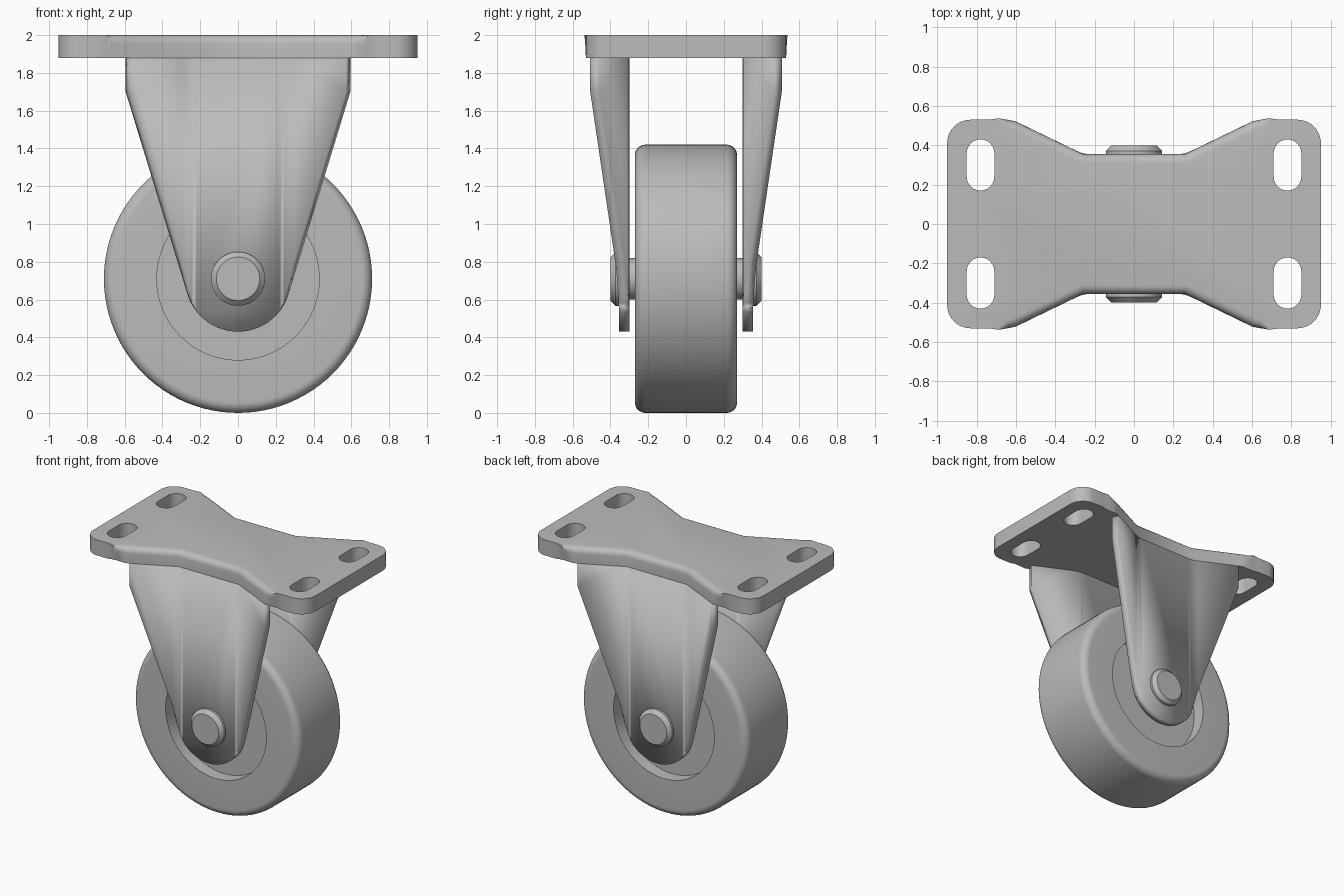
import bpy, bmesh
from math import sin, cos, pi, radians
from mathutils import Vector, Matrix

default = bpy.data.objects.get("Cube")
if default:
    bpy.data.objects.remove(default)

AXLE_Z = 0.71
GAUGE = 0.055    # fork sheet thickness
FLARE = 0.485    # outward slope of the fork wings

steel = bpy.data.materials.new("light grey metal")
steel.use_nodes = True
grey = (0.5, 0.5, 0.5, 1)
steel.diffuse_color = grey
steel.node_tree.nodes["Principled BSDF"].inputs["Base Color"].default_value = grey


def add_object(name, bm):
    bmesh.ops.recalc_face_normals(bm, faces=bm.faces)
    mesh = bpy.data.meshes.new(name)
    bm.to_mesh(mesh)
    bm.free()
    mesh.materials.append(steel)
    obj = bpy.data.objects.new(name, mesh)
    bpy.context.collection.objects.link(obj)
    return obj


def smooth(obj, angle=35):
    bpy.ops.object.select_all(action='DESELECT')
    obj.select_set(True)
    bpy.context.view_layer.objects.active = obj
    bpy.ops.object.shade_smooth_by_angle(angle=radians(angle))


def arc(cx, cy, r, a0, a1, n):
    steps = [radians(a0 + (a1 - a0) * i / n) for i in range(n + 1)]
    return [(cx + r * cos(a), cy + r * sin(a)) for a in steps]


def prism(bm, outline, z0, z1):
    face = bm.faces.new([bm.verts.new((x, y, z0)) for x, y in outline])
    top = bmesh.ops.extrude_face_region(bm, geom=[face])["geom"]
    for v in top:
        if isinstance(v, bmesh.types.BMVert):
            v.co.z = z1


def lathe(name, profile, segments=96):
    # Profile of (radius, y) turned about the axle line
    bm = bmesh.new()
    verts = [bm.verts.new((r, y, AXLE_Z)) for r, y in profile]
    edges = [bm.edges.new(pair) for pair in zip(verts, verts[1:])]
    bmesh.ops.spin(bm, geom=verts + edges, cent=(0, 0, AXLE_Z), axis=(0, 1, 0),
                   angle=2 * pi, steps=segments, use_merge=True)
    bmesh.ops.remove_doubles(bm, verts=bm.verts, dist=1e-5)
    obj = add_object(name, bm)
    smooth(obj)
    return obj


# Mounting plate: waisted outline mirrored into four quarters
quarter = [(0.257, 0.355), (0.60, 0.521), (0.635, 0.535), (0.67, 0.54),
           (0.70, 0.536), (0.74, 0.53)] + arc(0.83, 0.41, 0.12, 90, 0, 10)
right = quarter + [(x, -y) for x, y in reversed(quarter)]
outline = right + [(-x, y) for x, y in reversed(right)]
bm = bmesh.new()
prism(bm, outline, 1.88, 2.0)
for v in bm.verts:    # underside tucks in beside the bend
    if v.co.z < 1.9 and 0.61 < abs(v.co.x) < 0.72:
        v.co.y = 0.518 if v.co.y > 0 else -0.518
bend = [e for e in bm.edges if all(v.co.z > 1.99 and abs(v.co.x) < 0.69
                                   and abs(v.co.y) > 0.3 for v in e.verts)]
bmesh.ops.bevel(bm, geom=bend, offset=0.045, segments=5, profile=0.5, affect='EDGES')
plate = add_object("mounting_plate", bm)

# Bolt slots cut through the plate corners
bm = bmesh.new()
for sx in (-1, 1):
    for sy in (-1, 1):
        slot = arc(0, 0.06, 0.07, 0, 180, 12) + arc(0, -0.06, 0.07, 180, 360, 12)
        prism(bm, [(x + sx * 0.78, y + sy * 0.30) for x, y in slot], 1.8, 2.1)
cutter = add_object("slot_cutter", bm)
cutter.hide_render = True
cutter.hide_viewport = True
cut = plate.modifiers.new("bolt_slots", 'BOOLEAN')
cut.object = cutter
cut.solver = 'EXACT'
smooth(plate)


# Fork legs: tapered sheet with round foot and two softly bent wings
def leg_y(x):
    d = abs(x) - 0.27
    soft = 0.05
    if d <= -soft:
        return 0.30
    if d >= soft:
        return 0.30 + FLARE * d
    return 0.30 + FLARE * (d + soft) ** 2 / (4 * soft)


for name, side in (("front_fork_leg", -1), ("back_fork_leg", 1)):
    bm = bmesh.new()
    foot = arc(0, AXLE_Z, 0.28, 196.5, 343.5, 28)
    shape = foot + [(0.595, 1.70), (0.595, 1.88), (-0.595, 1.88), (-0.595, 1.70)]
    bm.faces.new([bm.verts.new((x, 0, z)) for x, z in shape])
    for i in range(7):
        for sx in (-1, 1):
            bmesh.ops.bisect_plane(bm, geom=bm.verts[:] + bm.edges[:] + bm.faces[:],
                                   plane_co=(sx * (0.22 + i / 60), 0, 0),
                                   plane_no=(1, 0, 0))
    for v in bm.verts:
        v.co.y = side * leg_y(v.co.x)
    leg = add_object(name, bm)
    # Face outward so that the sheet thickens away from the wheel
    if leg.data.polygons[0].normal.y * side < 0:
        leg.data.flip_normals()
    sheet = leg.modifiers.new("sheet", 'SOLIDIFY')
    sheet.thickness = GAUGE
    sheet.offset = 1
    sheet.use_even_offset = True
    smooth(leg)

# Wheel with rounded tread edges and a recessed face on each side
half = [(0.11, 0.17), (0.43, 0.17), (0.43, 0.27)] + \
       [(r, y) for r, y in arc(0.655, 0.215, 0.055, 90, 0, 8)]
lathe("wheel", half + [(r, -y) for r, y in reversed(half)])

# Axle spacer and chamfered end caps
lathe("axle", [(0, -0.31), (0.11, -0.31), (0.11, 0.31), (0, 0.31)], 48)
for name, s in (("front_axle_cap", -1), ("back_axle_cap", 1)):
    lathe(name, [(0, s * 0.34), (0.143, s * 0.34), (0.143, s * 0.372),
                 (0.115, s * 0.4), (0, s * 0.4)], 48)
